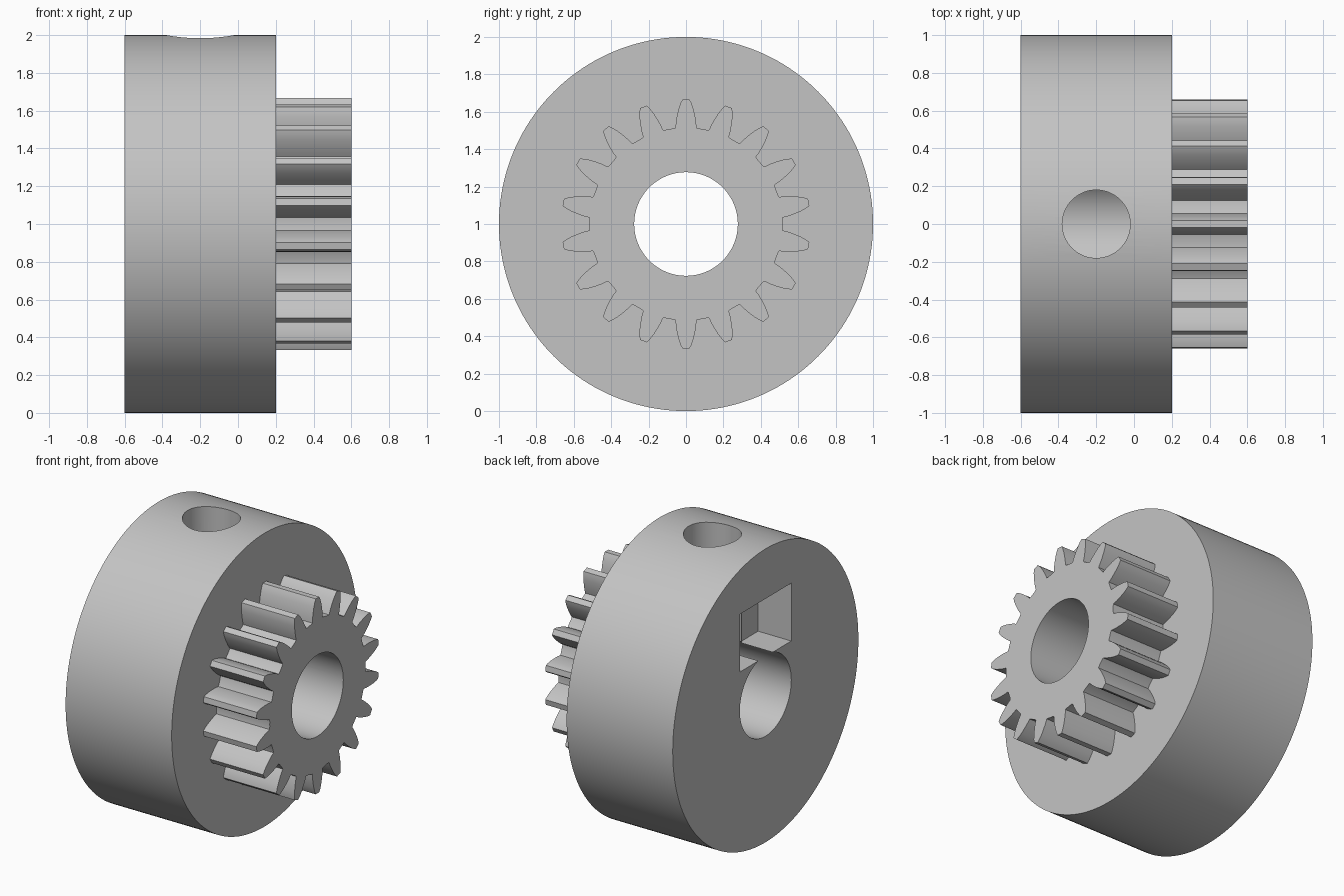
import bpy
import bmesh
from math import sin, cos, pi, radians, asin
from mathutils import Matrix, Vector

if "Cube" in bpy.data.objects:
    bpy.data.objects.remove(bpy.data.objects["Cube"])

AXIS_Z = 1.0          # height of the shaft axis
BORE_R = 0.277
TEETH = 18
ROOT_R = 0.515

grey = bpy.data.materials.new("plain grey")
grey.use_nodes = True
colour = (0.55, 0.55, 0.55, 1)
grey.diffuse_color = colour
grey.node_tree.nodes["Principled BSDF"].inputs["Base Color"].default_value = colour


def finish(name, bm):
    bmesh.ops.recalc_face_normals(bm, faces=bm.faces)
    mesh = bpy.data.meshes.new(name)
    bm.to_mesh(mesh)
    bm.free()
    obj = bpy.data.objects.new(name, mesh)
    bpy.context.collection.objects.link(obj)
    return obj


def prism(name, outline, x0, x1):
    """Extrude a (y, height above axis) outline along x."""
    bm = bmesh.new()
    face = bm.faces.new([bm.verts.new((x0, y, AXIS_Z + z)) for y, z in outline])
    new = bmesh.ops.extrude_face_region(bm, geom=[face])["geom"]
    bmesh.ops.translate(bm, vec=(x1 - x0, 0, 0),
                        verts=[v for v in new if isinstance(v, bmesh.types.BMVert)])
    return finish(name, bm)


def circle(radius, count):
    return [(radius * sin(2 * pi * i / count), radius * cos(2 * pi * i / count))
            for i in range(count)]


def upright_cylinder(name, radius, x, z0, z1):
    bm = bmesh.new()
    bmesh.ops.create_cone(bm, cap_ends=True, segments=64, radius1=radius,
                          radius2=radius, depth=z1 - z0,
                          matrix=Matrix.Translation((x, 0, (z0 + z1) / 2)))
    return finish(name, bm)


def cut(obj, cutters):
    """Subtract the cutters, bake the result and shade it."""
    for c in cutters:
        c.hide_render = True
        mod = obj.modifiers.new(c.name, 'BOOLEAN')
        mod.operation = 'DIFFERENCE'
        mod.solver = 'EXACT'
        mod.object = c
    bpy.context.view_layer.update()
    graph = bpy.context.evaluated_depsgraph_get()
    mesh = bpy.data.meshes.new_from_object(obj.evaluated_get(graph))
    obj.modifiers.clear()
    obj.data = mesh
    mesh.materials.clear()
    mesh.materials.append(grey)
    mesh.shade_smooth()
    mesh.set_sharp_from_angle(angle=radians(25))


def gear_outline():
    # Right half of one tooth: half width and radius, from root to tip
    flank = [(0.056, ROOT_R), (0.054, 0.545), (0.048, 0.58),
             (0.040, 0.615), (0.030, 0.645), (0.019, 0.666)]
    tooth = [(-w, r) for w, r in flank] + [(w, r) for w, r in reversed(flank)]
    pitch = 2 * pi / TEETH
    base = asin(flank[0][0] / ROOT_R)
    points = []
    for i in range(TEETH):
        a = i * pitch
        points += [(w * cos(a) + r * sin(a), r * cos(a) - w * sin(a)) for w, r in tooth]
        # root arc up to the next tooth
        for t in (0.25, 0.5, 0.75):
            b = a + base + t * (pitch - 2 * base)
            points.append((ROOT_R * sin(b), ROOT_R * cos(b)))
    return points


# Cutters: shaft bore, set screw hole, square nut pocket open on the outer face
bore = prism("bore_cutter", circle(BORE_R, 96), -0.8, 0.8)
screw_hole = upright_cylinder("screw_hole_cutter", 0.18, -0.2, AXIS_Z, 2.2)
nut_pocket = prism("nut_pocket_cutter",
                   [(-BORE_R, 0.266), (BORE_R, 0.266), (BORE_R, 0.66), (-BORE_R, 0.66)],
                   -0.8, -0.35)

# Hub collar
hub = prism("hub", circle(1.0, 160), -0.6, 0.2)
cut(hub, [bore, screw_hole, nut_pocket])

# Toothed pinion on the hub's side
pinion = prism("pinion", gear_outline(), 0.2, 0.6)
cut(pinion, [bore])

for helper in (bore, screw_hole, nut_pocket):
    bpy.data.objects.remove(helper)
